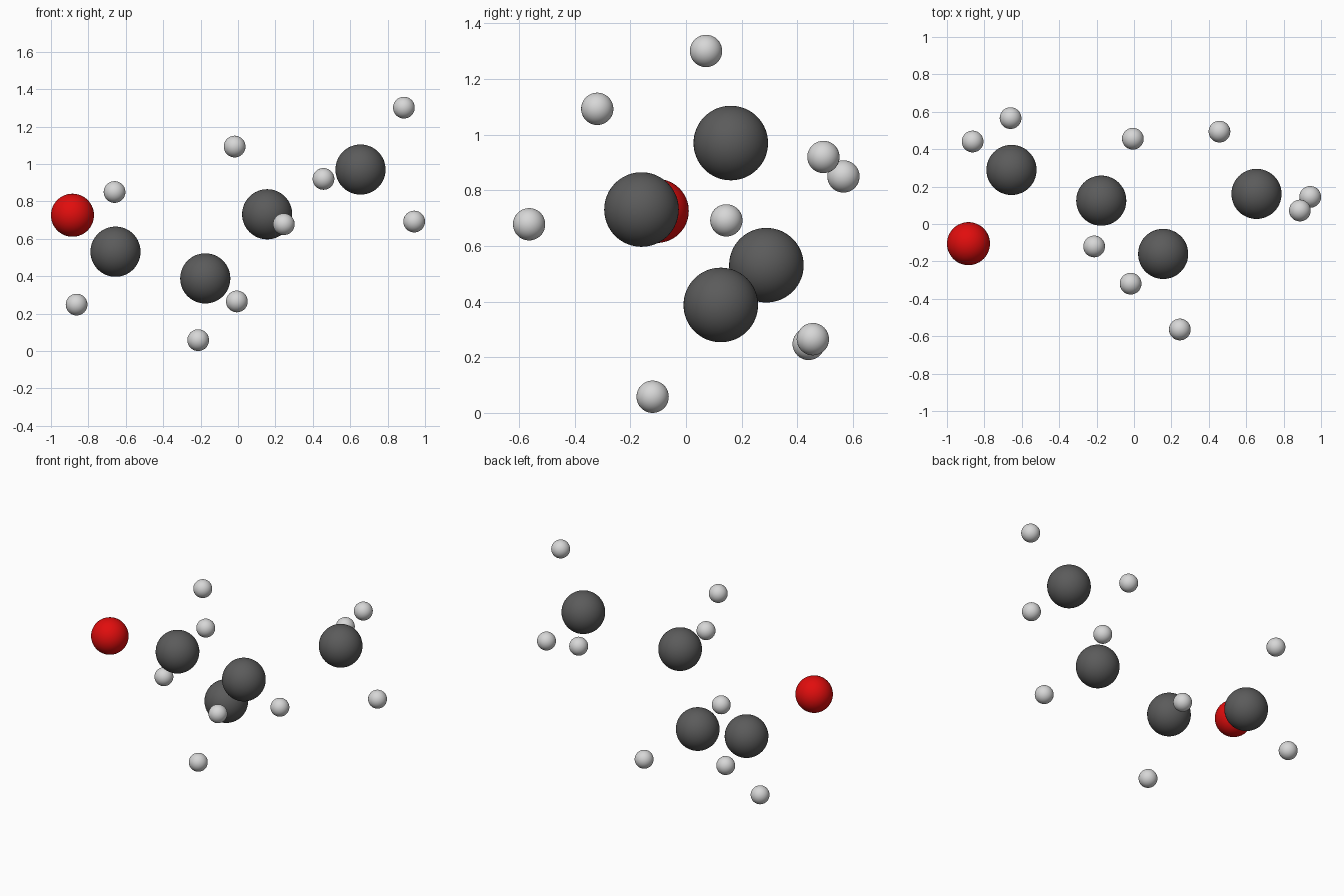
import bpy
from mathutils import Vector

default_cube = bpy.data.objects.get("Cube")
if default_cube:
    bpy.data.objects.remove(default_cube, do_unlink=True)


def make_material(name, colour):
    material = bpy.data.materials.new(name)
    material.use_nodes = True
    rgba = (*colour, 1.0)
    material.diffuse_color = rgba
    shader = next(n for n in material.node_tree.nodes if n.type == "BSDF_PRINCIPLED")
    shader.inputs["Base Color"].default_value = rgba
    return material


def make_atom(name, centre, radius, material):
    bpy.ops.mesh.primitive_uv_sphere_add(
        segments=48, ring_count=32, radius=radius, location=Vector(centre))
    atom = bpy.context.object
    atom.name = name
    atom.data.name = name
    atom.data.materials.append(material)
    bpy.ops.object.shade_smooth()
    return atom


charcoal = make_material("charcoal grey", (0.105, 0.105, 0.105))
red = make_material("bright red", (0.75, 0.004, 0.004))
pale = make_material("pale grey", (0.68, 0.68, 0.68))

# Oxygen at the right end of the chain
make_atom("oxygen_atom", (-0.885, -0.105, 0.726), 0.115, red)

# Four carbons, each with the hydrogens that surround it
chain = {
    "end_carbon_right": ((-0.655, 0.289, 0.531), [
        (-0.66, 0.566, 0.85), (-0.863, 0.441, 0.248)]),
    "middle_carbon_right": ((-0.175, 0.125, 0.388), [
        (-0.213, -0.12, 0.058), (-0.006, 0.456, 0.265)]),
    "middle_carbon_left": ((0.156, -0.16, 0.731), [
        (-0.018, -0.319, 1.093), (0.245, -0.564, 0.678)]),
    "end_carbon_left": ((0.655, 0.161, 0.97), [
        (0.457, 0.494, 0.92), (0.887, 0.072, 1.301), (0.942, 0.145, 0.692)]),
}
for carbon_name, (centre, hydrogens) in chain.items():
    make_atom(carbon_name, centre, 0.134, charcoal)
    for letter, position in zip("abc", hydrogens):
        make_atom(f"{carbon_name}_hydrogen_{letter}", position, 0.058, pale)
